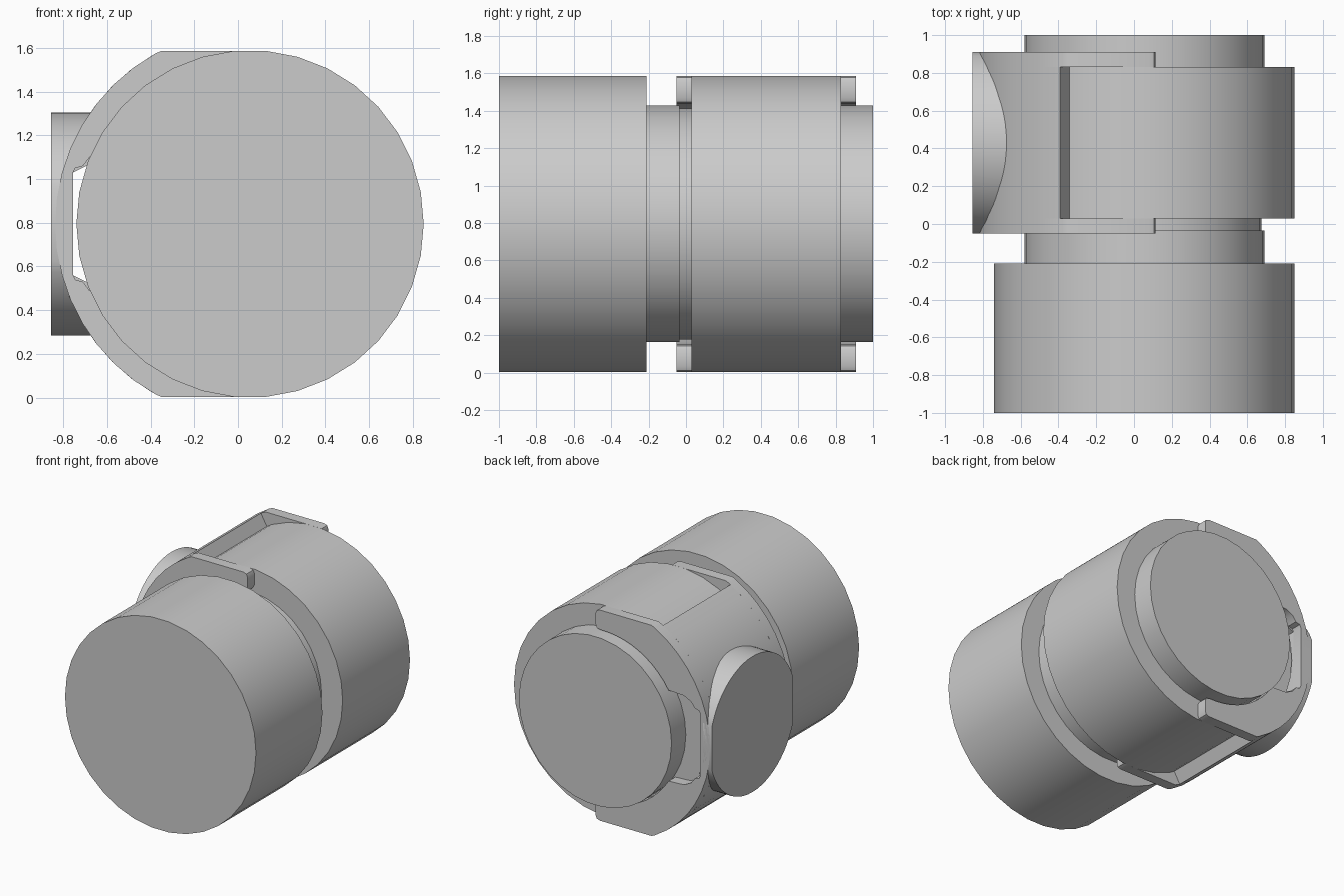
import bpy, bmesh
from math import sin, cos, radians, sqrt, asin, pi

if "Cube" in bpy.data.objects:
    bpy.data.objects.remove(bpy.data.objects["Cube"], do_unlink=True)

CX, CZ = 0.055, 0.795      # main axis, running along y
R_DRUM, R_NECK, R_CLAMP = 0.795, 0.635, 0.892
SIDES = 34

grey = bpy.data.materials.new("plain grey")
grey.use_nodes = True
colour = (0.6, 0.6, 0.6, 1)
grey.diffuse_color = colour
grey.node_tree.nodes["Principled BSDF"].inputs["Base Color"].default_value = colour


def finish(name, bm):
    bmesh.ops.recalc_face_normals(bm, faces=bm.faces)
    mesh = bpy.data.meshes.new(name)
    bm.to_mesh(mesh)
    bm.free()
    mesh.materials.append(grey)
    obj = bpy.data.objects.new(name, mesh)
    bpy.context.collection.objects.link(obj)
    bpy.ops.object.select_all(action='DESELECT')
    obj.select_set(True)
    bpy.context.view_layer.objects.active = obj
    bpy.ops.object.shade_smooth_by_angle(angle=radians(30))
    return obj


def prism(name, profile, y0, y1):
    """Extrude an (x, z) outline along y."""
    bm = bmesh.new()
    rings = [[bm.verts.new((x, y, z)) for x, z in profile] for y in (y0, y1)]
    n = len(profile)
    for ring in rings:
        bm.faces.new(ring)
    for i in range(n):
        j = (i + 1) % n
        bm.faces.new((rings[0][i], rings[0][j], rings[1][j], rings[1][i]))
    return finish(name, bm)


def arc(r, a0, a1, steps):
    """Points round the main axis, angles in degrees."""
    angles = [radians(a0 + (a1 - a0) * i / steps) for i in range(steps + 1)]
    return [(CX + r * cos(a), CZ + r * sin(a)) for a in angles]


def mirrored(points):
    return [(x, 2 * CZ - z) for x, z in reversed(points)]


# Drums and the narrower neck sections between them
for name, r, y0, y1 in (
    ("front_drum", R_DRUM, -1.0, -0.21),
    ("front_neck", R_NECK, -0.21, -0.035),
    ("inner_shaft", 0.62, -0.035, 0.03),
    ("rear_drum", R_DRUM, 0.03, 0.83),
    ("rear_neck", R_NECK, 0.83, 1.0),
):
    prism(name, arc(r, 0, 360, SIDES)[:-1], y0, y1)

# Two C-shaped clamp flanges with rounded tabs and a side notch
notch = [(-0.755, 1.03), (-0.745, 1.05), (-0.71, 1.06), (-0.68, 1.1), (-0.62, 1.13)]
inner = notch + arc(0.645, 148, 88, 10)
tab = [(0.105, 1.447), (0.115, 1.47), (0.115, 1.555), (0.105, 1.578), (0.08, 1.587)]
outer = tab + [(-0.35, 1.587)] + arc(R_CLAMP, 119, 180, 8)
flange = inner + outer + mirrored(outer[:-1]) + mirrored(inner)
for name, y0 in (("front_flange", -0.05), ("rear_flange", 0.83)):
    prism(name, flange, y0, y0 + 0.08)

# Curved wall joining the flanges
outside = arc(R_CLAMP, 120, 180, 8)
inside = [notch[0]] + arc(0.788, 160, 120, 6)
prism("clamp_wall", inside + outside + mirrored(outside[:-1]) + mirrored(inside), 0.03, 0.83)

# Round side boss, trimmed flush with the flanges and sunk into the wall
R_BOSS, HALF, MID = 0.51, 0.48, 0.43
limit = asin(sqrt(R_BOSS ** 2 - HALF ** 2) / R_BOSS)
STEPS = 24
sweep = [limit + (pi - 2 * limit) * i / STEPS for i in range(STEPS + 1)]
sweep += [a + pi for a in sweep]
bm = bmesh.new()
face_ring, root_ring = [], []
for a in sweep:
    y, dz = MID + R_BOSS * cos(a), R_BOSS * sin(a)
    face_ring.append(bm.verts.new((-0.855, y, CZ + dz)))
    root_ring.append(bm.verts.new((CX - sqrt(0.85 ** 2 - dz ** 2), y, CZ + dz)))
bm.faces.new(face_ring)
for i in range(len(sweep)):
    j = (i + 1) % len(sweep)
    bm.faces.new((face_ring[i], face_ring[j], root_ring[j], root_ring[i]))
finish("side_boss", bm)
